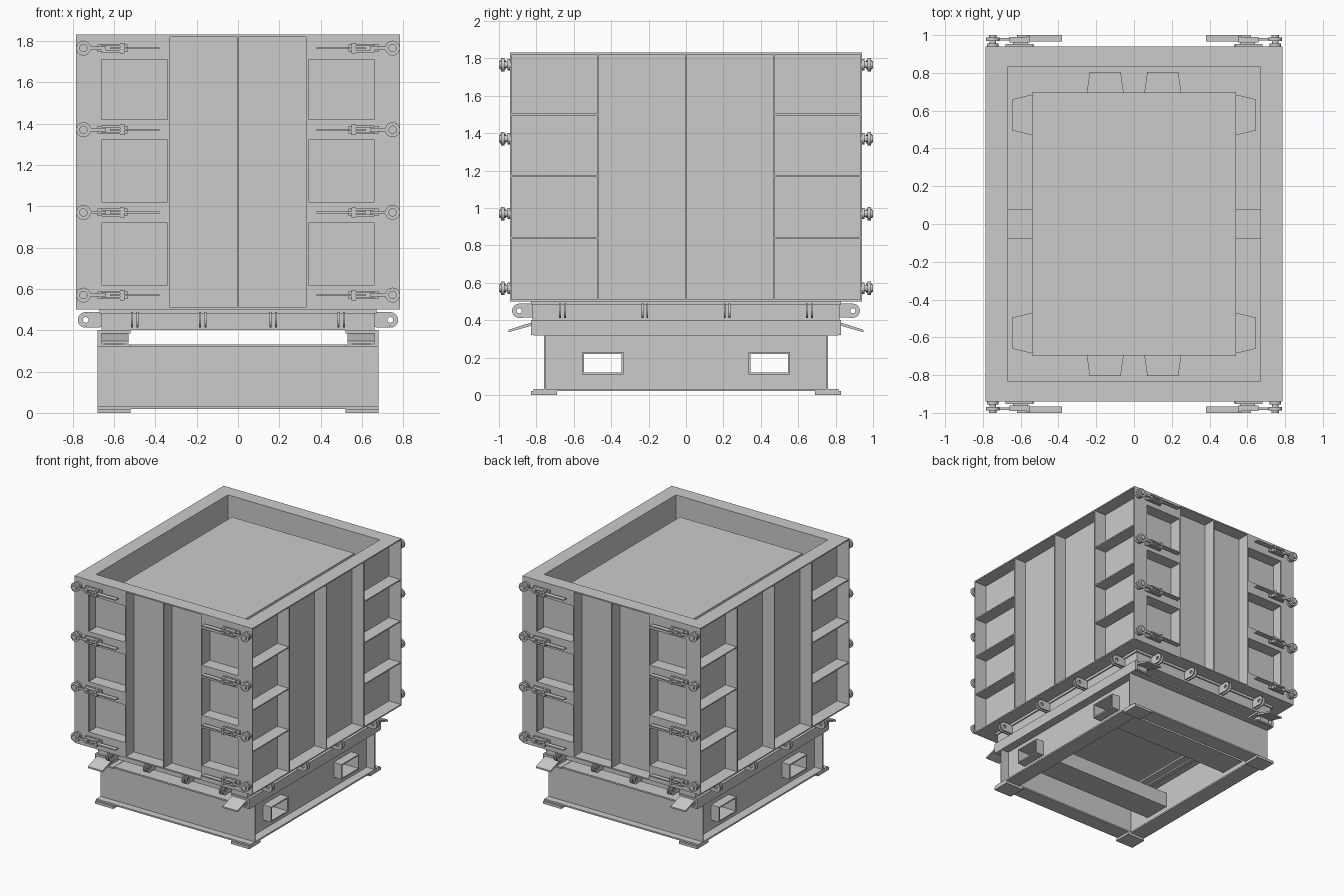
import bpy, bmesh
from math import sin, cos, pi, radians
from mathutils import Matrix

if "Cube" in bpy.data.objects:
    bpy.data.objects.remove(bpy.data.objects["Cube"])

S = (-1, 1)


class Part:
    """Collects boxes, prisms and discs into one named object."""
    def __init__(self, name):
        self.name, self.bm = name, bmesh.new()

    def box(self, x0, x1, y0, y1, z0, z1):
        m = Matrix.Translation(((x0 + x1) / 2, (y0 + y1) / 2, (z0 + z1) / 2))
        m = m @ Matrix.Diagonal((abs(x1 - x0), abs(y1 - y0), abs(z1 - z0), 1))
        bmesh.ops.create_cube(self.bm, size=1, matrix=m)

    def prism(self, pts, axis, a, b):
        place = {'x': lambda p, t: (t, p[0], p[1]),
                 'y': lambda p, t: (p[0], t, p[1]),
                 'z': lambda p, t: (p[0], p[1], t)}[axis]
        lo = [self.bm.verts.new(place(p, a)) for p in pts]
        hi = [self.bm.verts.new(place(p, b)) for p in pts]
        self.bm.faces.new(lo)
        self.bm.faces.new(hi[::-1])
        for i in range(len(pts)):
            j = (i + 1) % len(pts)
            self.bm.faces.new((lo[i], hi[i], hi[j], lo[j]))

    def disc(self, x, z, r, y0, y1):
        m = Matrix.Translation((x, (y0 + y1) / 2, z)) @ Matrix.Rotation(pi / 2, 4, 'X')
        bmesh.ops.create_cone(self.bm, cap_ends=True, segments=20, radius1=r,
                              radius2=r, depth=abs(y1 - y0), matrix=m)

    def done(self, smooth=False):
        bmesh.ops.recalc_face_normals(self.bm, faces=self.bm.faces)
        me = bpy.data.meshes.new(self.name)
        self.bm.to_mesh(me)
        self.bm.free()
        ob = bpy.data.objects.new(self.name, me)
        bpy.context.collection.objects.link(ob)
        if smooth:
            bpy.ops.object.select_all(action='DESELECT')
            ob.select_set(True)
            bpy.context.view_layer.objects.active = ob
            bpy.ops.object.shade_smooth_by_angle(angle=radians(35))


X, Y, XI, YI, ZB, ZT, T = .785, .94, .67, .83, .50, 1.83, .01

# Side walls: inner skin, end flanges, thin ribs and shelves
p = Part("side_walls")
for s in S:
    p.box(s * XI, s * (XI + T), -Y, Y, ZB, ZT)
    for z in (ZB, ZT - T):
        p.box(s * XI, s * X, -Y, Y, z, z + T)
    for t in S:
        p.box(s * .66, s * X, t * (Y - T), t * Y, ZB, ZT)
        p.box(s * XI, s * (X - .002), t * .465, t * .475, ZB, ZT)
        for z in (.84, 1.17, 1.50):
            p.box(s * XI, s * (X - .005), t * .475, t * Y, z - .005, z + .005)
    p.box(s * XI, s * (X - .002), -.005, .005, ZB, ZT)
p.done()

# End walls: inner skin, vertical ribs and horizontal clamp bars
p = Part("end_walls")
for t in S:
    p.box(-XI, XI, t * YI, t * (YI + T), ZB, ZT)
    for z in (ZB, ZT - T):
        p.box(-XI, XI, t * YI, t * Y, z, z + T)
    p.box(-.005, .005, t * YI, t * (Y - .002), ZB, ZT)
    for s in S:
        p.box(s * .33, s * .34, t * YI, t * Y, ZB, ZT)
        for z0, z1 in ((.50, .62), (.92, 1.02), (1.32, 1.42), (1.71, 1.83)):
            p.box(s * .34, s * .66, t * YI, t * Y, z0, z1)
p.done()

# Inner core with tapered key blocks in the gap
p = Part("inner_core")
p.box(-.54, .54, -.695, .695, ZB, 1.74)
for s in S:
    p.box(s * .54, s * XI, -.08, .08, ZB, 1.2)
    for t in S:
        p.prism([(s * .54, t * .47), (s * .645, t * .495), (s * .645, t * .66),
                 (s * .54, t * .685)], 'z', ZB, 1.2)
        p.prism([(s * .055, t * .695), (s * .07, t * .805), (s * .235, t * .805),
                 (s * .25, t * .695)], 'z', ZB, 1.2)
p.done()

# Mould floor and its frame under the walls
p = Part("floor_frame")
p.box(-XI, XI, -YI, YI, ZB - .02, ZB + T)
for s in S:
    p.box(s * .65, s * .66, -.82, .82, .40, .48)
    p.box(s * .55, s * .66, -.82, .82, .40, .41)
    p.box(-.66, .66, s * .81, s * .82, .40, .48)
    p.box(-.66, .66, s * .72, s * .82, .40, .41)
p.done()


# Hinge ears with pin holes around the floor frame
def ear(start, end, s):
    c, n = end - .038, 12
    out = [(start, .415), (start, .488), (c, .488)]
    arc = [radians(90 - 180 * i / n) for i in range(1, n + 1)]
    out += [(c + .038 * cos(a), .45 + .038 * sin(a)) for a in arc]
    hole = [(c + .014 * cos(a), .45 + .014 * sin(a))
            for a in (-pi / 2 + 2 * pi * i / n for i in range(n + 1))]
    pts = out + hole + [(out[-1][0] - .0005, out[-1][1])]
    return [(s * u, z) for u, z in pts]


p = Part("hinge_ears")
for s in S:
    for o in (-.013, .013):
        for k in (-.66, -.22, .22, .66):
            p.prism(ear(.65, .775, s), 'y', k + o - .005, k + o + .005)
        for k in (-.5, -.17, .17, .5):
            p.prism(ear(.81, .93, s), 'x', k + o - .005, k + o + .005)
p.done()

# Support rails between base and mould, with rubber pads and tilted tongues
p = Part("support_rails")
for s in S:
    p.box(s * .66, s * .68, -YI, YI, .325, .40)
    p.box(s * .52, s * .68, -YI, YI, .385, .40)
    p.box(s * .52, s * .68, -YI, YI, .32, .332)
    for t in S:
        p.box(s * .56, s * .64, t * .60, t * .82, .332, .385)
        p.prism([(t * .81, .375), (t * .95, .335), (t * .95, .347), (t * .86, .377),
                 (t * .81, .39)], 'x', s * .53, s * .66)
p.done()

# Base: flanged end beams, recessed slotted side webs, corner feet
p = Part("base_frame")
for t in S:
    p.box(-.68, .68, t * .75, t * .76, .02, .33)
    for z in (.02, .318):
        p.box(-.68, .68, t * .69, t * .815, z, z + .012)
    for s in S:
        p.box(s * .52, s * .68, t * .69, t * .83, 0, .02)
for s in S:
    a, b = s * .60, s * .61
    for z0, z1 in ((.02, .12), (.22, .325)):
        p.box(a, b, -.75, .75, z0, z1)
    p.box(a, b, -.345, .345, .12, .22)
    for t in S:
        p.box(a, b, t * .545, t * .75, .12, .22)
    for z in (.02, .318):
        p.box(s * .55, s * .68, -.75, .75, z, z + .012)
p.done()

# Fork tubes running through the base and standing out of the side webs
p = Part("fork_tubes")
for t in S:
    for y in (.335, .545):
        p.box(-.68, .68, t * y, t * (y + .01), .11, .23)
    for z in (.11, .22):
        p.box(-.68, .68, t * .335, t * .555, z, z + .01)
p.done()

# Toggle clamps at every bar end
p = Part("toggle_clamps")
for t in S:
    for s in S:
        for z in (.57, .97, 1.37, 1.765):
            for r, y0, y1 in ((.03, .94, .955), (.018, .955, .97),
                              (.036, .97, .988), (.02, .988, 1.0)):
                p.disc(s * .748, z, r, t * y0, t * y1)
            p.box(s * .535, s * .68, t * .935, t * .953, z - .018, z + .018)
            p.box(s * .56, s * .64, t * .953, t * .97, z - .010, z + .010)
            p.box(s * .64, s * .72, t * .972, t * .986, z - .008, z + .008)
            for o in S:
                p.box(s * .56, s * .66, t * .962, t * .99, z + o * .010, z + o * .020)
            p.box(s * .55, s * .57, t * .962, t * .995, z - .025, z + .025)
            p.box(s * .38, s * .62, t * .965, t * 1.0, z - .004, z + .004)
p.done(smooth=True)
